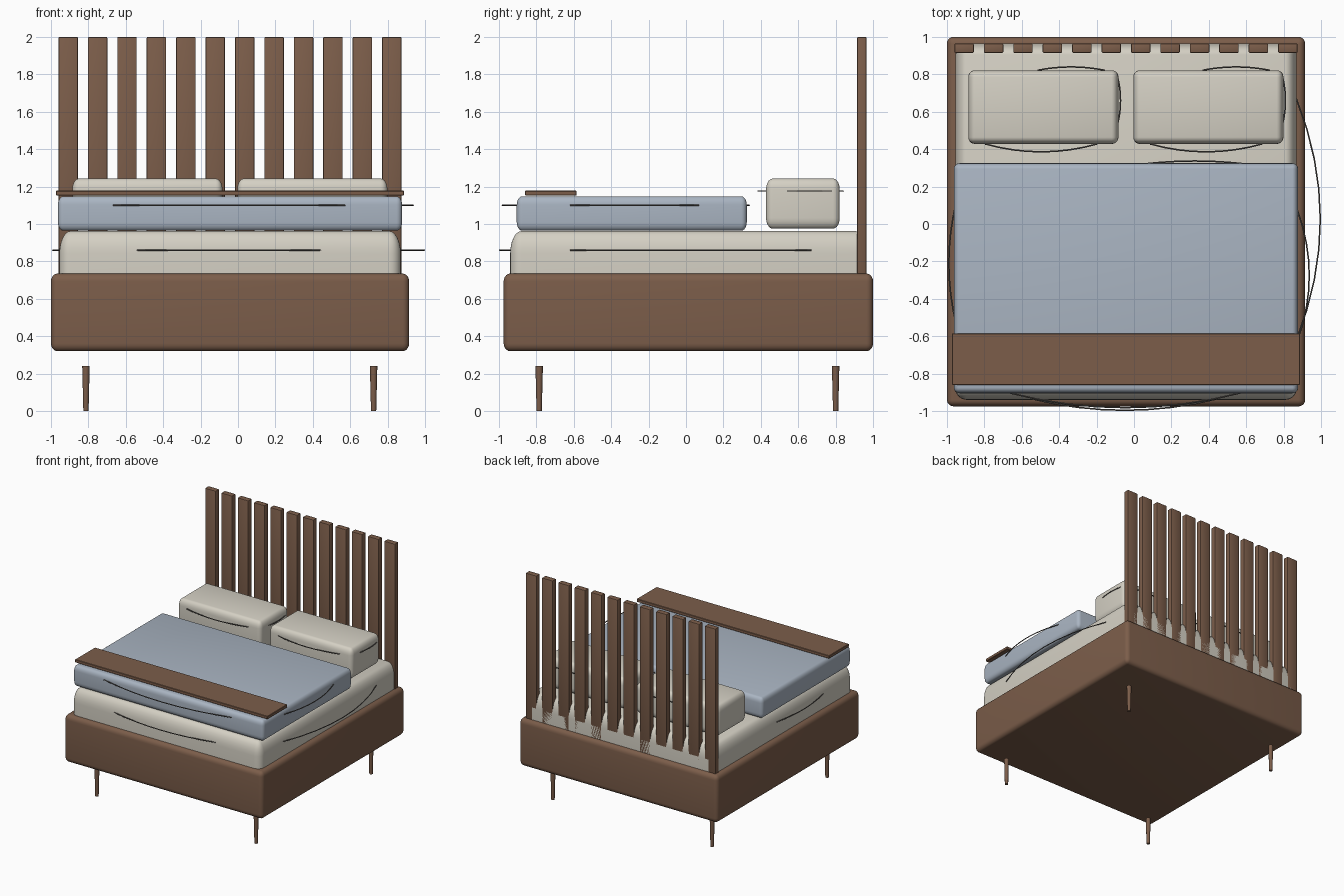
import bpy, bmesh, math
from mathutils import Matrix, Vector

if "Cube" in bpy.data.objects:
    bpy.data.objects.remove(bpy.data.objects["Cube"])


def material(name, rgb):
    m = bpy.data.materials.new(name)
    m.diffuse_color = (*rgb, 1)
    m.use_nodes = True
    m.node_tree.nodes["Principled BSDF"].inputs["Base Color"].default_value = m.diffuse_color
    return m


WOOD = material("wood", (0.20, 0.11, 0.068))
LINEN = material("linen", (0.66, 0.63, 0.55))
BLUE = material("blue_fabric", (0.40, 0.46, 0.54))
SEAM = material("seam", (0.12, 0.11, 0.10))


def finish(name, bm, mat):
    me = bpy.data.meshes.new(name)
    bm.to_mesh(me)
    bm.free()
    ob = bpy.data.objects.new(name, me)
    bpy.context.collection.objects.link(ob)
    me.materials.append(mat)
    bpy.ops.object.select_all(action='DESELECT')
    ob.select_set(True)
    bpy.context.view_layer.objects.active = ob
    bpy.ops.object.shade_smooth_by_angle(angle=math.radians(35))
    return ob


def box(name, x, y, z, mat, bevel=0.0, stretch=1.0, segments=5):
    """Box from (min, max) ranges; stretch makes the rounding taller than wide."""
    bm = bmesh.new()
    bmesh.ops.create_cube(bm, size=1)
    size = Vector((x[1] - x[0], y[1] - y[0], (z[1] - z[0]) / stretch))
    bmesh.ops.scale(bm, vec=size, verts=bm.verts)
    if bevel:
        bmesh.ops.bevel(bm, geom=bm.edges[:], offset=bevel, segments=segments,
                        profile=0.5, affect='EDGES')
    bmesh.ops.scale(bm, vec=(1, 1, stretch), verts=bm.verts)
    bmesh.ops.translate(bm, vec=(sum(x) / 2, sum(y) / 2, sum(z) / 2), verts=bm.verts)
    return finish(name, bm, mat)


def crease(name, a, b, bulge, z):
    """Thin thread from a to b (xy), bowed sideways by the bulge vector."""
    cu = bpy.data.curves.new(name, 'CURVE')
    cu.dimensions = '3D'
    cu.bevel_depth = 0.004
    cu.bevel_resolution = 1
    cu.use_fill_caps = True
    n = 9
    sp = cu.splines.new('POLY')
    sp.points.add(n - 1)
    a, b, bulge = Vector(a), Vector(b), Vector(bulge)
    for i, p in enumerate(sp.points):
        t = i / (n - 1)
        q = a.lerp(b, t) + bulge * (4 * t * (1 - t))
        p.co = (q.x, q.y, z, 1)
    cu.materials.append(SEAM)
    ob = bpy.data.objects.new(name, cu)
    bpy.context.collection.objects.link(ob)


# Base, mattress, blanket and foot board
box("bed_base", (-1.0, 0.915), (-0.975, 1.0), (0.32, 0.735), WOOD, 0.035, 1.2)
box("mattress", (-0.955, 0.87), (-0.94, 0.965), (0.52, 0.962), LINEN, 0.06, 2.0, 6)
box("blanket", (-0.963, 0.877), (-0.905, 0.325), (0.964, 1.148), BLUE, 0.03, 1.5)
box("throw_board", (-0.973, 0.887), (-0.86, -0.585), (1.152, 1.178), WOOD, 0.003, 1, 1)

# Pillows
for side, x0 in (("left", -0.886), ("right", -0.004)):
    box(f"{side}_pillow", (x0, x0 + 0.803), (0.428, 0.822), (0.975, 1.243),
        LINEN, 0.036, 1.6)
    crease(f"{side}_pillow_front_crease", (x0 + 0.09, 0.428), (x0 + 0.69, 0.428), (0, -0.042), 1.176)
    crease(f"{side}_pillow_back_crease", (x0 + 0.37, 0.822), (x0 + 0.73, 0.822), (0, 0.018), 1.176)
    crease(f"{side}_pillow_side_crease", (x0 + 0.80, 0.54), (x0 + 0.80, 0.78), (0.014, 0), 1.176)

# Headboard slats
for i in range(12):
    x = -0.908 + i * 0.1573
    box(f"headboard_slat_{i + 1}", (x - 0.052, x + 0.052), (0.915, 0.965), (0.70, 2.0),
        WOOD, 0.006, 1, 2)

# Tapered legs
for sx, x in (("left", -0.813), ("right", 0.725)):
    for sy, y in (("front", -0.785), ("back", 0.80)):
        bm = bmesh.new()
        bmesh.ops.create_cone(bm, cap_ends=True, segments=16, radius1=0.014,
                              radius2=0.02, depth=0.24,
                              matrix=Matrix.Translation((x, y, 0.12)))
        finish(f"{sy}_{sx}_leg", bm, WOOD)

# Fabric creases on the mattress and blanket
crease("mattress_front_crease", (-0.545, -0.935), (0.445, -0.935), (0, -0.061), 0.86)
crease("mattress_right_crease", (0.868, -0.62), (0.868, 0.67), (0.128, 0), 0.86)
crease("mattress_left_crease", (-0.95, -0.54), (-0.95, 0.12), (-0.04, 0), 0.86)
crease("blanket_front_crease", (-0.67, -0.902), (0.575, -0.902), (0, -0.08), 1.10)
crease("blanket_right_crease", (0.875, -0.62), (0.875, 0.07), (0.062, 0), 1.10)
crease("blanket_back_crease", (0.07, 0.323), (0.58, 0.323), (0, 0.014), 1.10)
